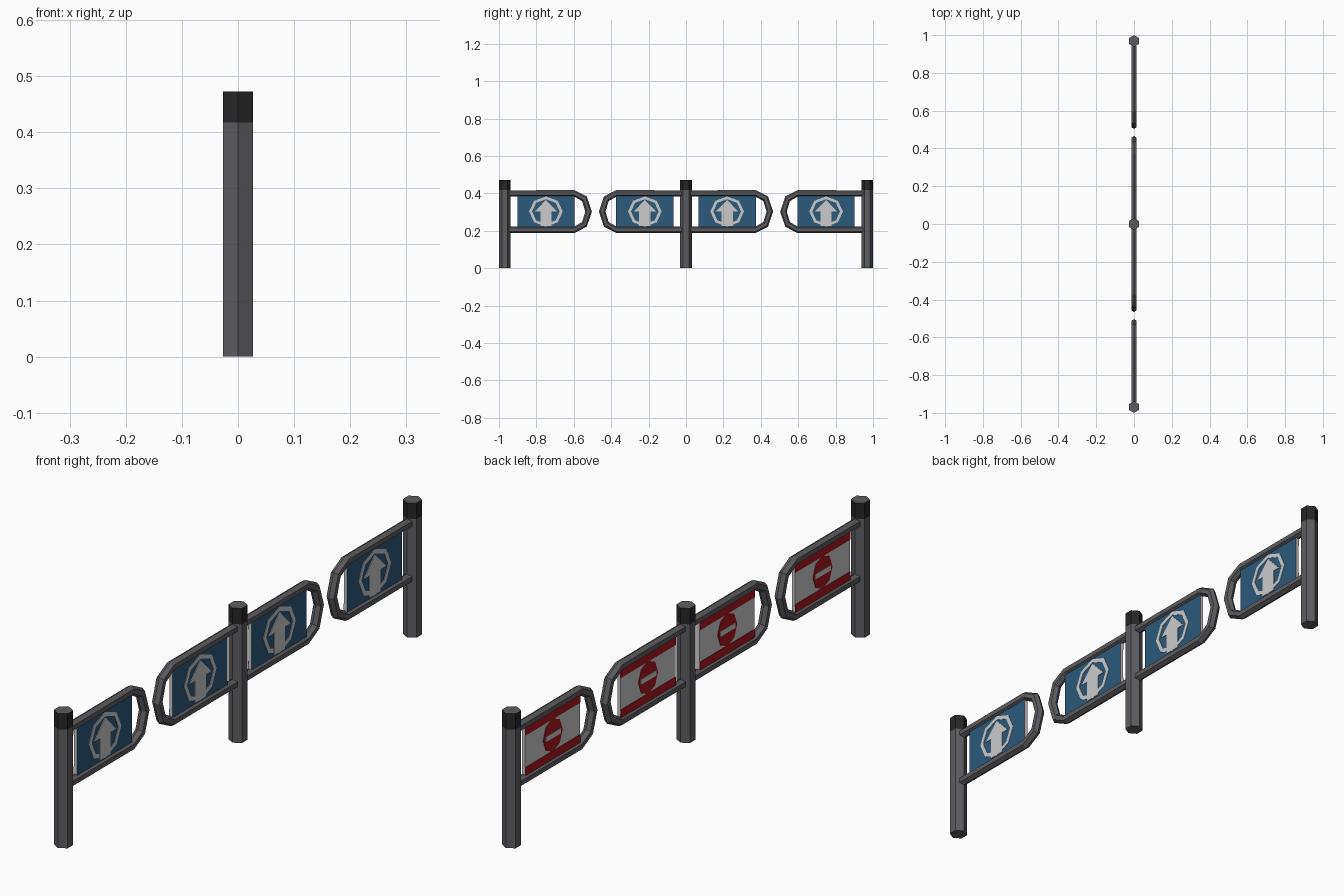
import bpy, bmesh
from math import sin, cos, pi, radians

cube = bpy.data.objects.get("Cube")
if cube:
    bpy.data.objects.remove(cube, do_unlink=True)


def material(name, rgb):
    m = bpy.data.materials.new(name)
    m.use_nodes = True
    m.diffuse_color = (*rgb, 1)
    m.node_tree.nodes["Principled BSDF"].inputs["Base Color"].default_value = (*rgb, 1)
    return m


GREY = material("dark grey metal", (0.11, 0.11, 0.12))
BLACK = material("black cap", (0.02, 0.02, 0.02))
BLUE = material("sign blue", (0.025, 0.10, 0.20))
WHITE = material("sign white", (0.6, 0.6, 0.6))
RED = material("sign red", (0.4, 0.008, 0.014))

POST_R, POST_TOP, CAP_Z = 0.031, 0.473, 0.417
RAIL_LOW, RAIL_HIGH, RAIL_R = 0.206, 0.40, 0.0165
MID_Z = (RAIL_LOW + RAIL_HIGH) / 2
PANEL_IN, PANEL_OUT, PANEL_HALF = 0.067, 0.373, 0.006
SIGN_Y = (PANEL_IN + PANEL_OUT) / 2


def finish(name, bm, mats):
    bmesh.ops.recalc_face_normals(bm, faces=bm.faces)
    mesh = bpy.data.meshes.new(name)
    bm.to_mesh(mesh)
    bm.free()
    for m in mats:
        mesh.materials.append(m)
    obj = bpy.data.objects.new(name, mesh)
    bpy.context.collection.objects.link(obj)
    return obj


def plate(name, polygons, x0, x1, mat):
    """Extrude outlines given in (y, z) from x0 to x1."""
    bm = bmesh.new()
    for poly in polygons:
        bm.faces.new([bm.verts.new((x0, y, z)) for y, z in poly])
    bmesh.ops.remove_doubles(bm, verts=bm.verts, dist=0.0001)
    grown = bmesh.ops.extrude_face_region(bm, geom=bm.faces[:], use_keep_orig=True)
    for v in grown["geom"]:
        if isinstance(v, bmesh.types.BMVert):
            v.co.x = x1
    return finish(name, bm, [mat])


def rect(y0, y1, z0, z1):
    return [(y0, z0), (y1, z0), (y1, z1), (y0, z1)]


def octagon(y, ry, rz):
    return [(y + ry * cos(i * pi / 4), MID_Z + rz * sin(i * pi / 4)) for i in range(8)]


def make_post(name, y):
    # Hexagonal post with a black band around its top
    bm = bmesh.new()
    rings = [[bm.verts.new((POST_R * sin(i * pi / 3), y + POST_R * cos(i * pi / 3), z))
              for i in range(6)] for z in (0, CAP_Z, POST_TOP)]
    bm.faces.new(rings[0])
    bm.faces.new(rings[2])
    for k in range(2):
        for i in range(6):
            j = (i + 1) % 6
            f = bm.faces.new((rings[k][i], rings[k][j], rings[k + 1][j], rings[k + 1][i]))
            f.material_index = k
    finish(name, bm, [GREY, BLACK])


def make_rail(name, y, d):
    # Hexagonal tube swept along a U with a faceted round end
    rz, ry = (RAIL_HIGH - RAIL_LOW) / 2, 0.075
    path = [(0, RAIL_HIGH, 90, 1)]
    for a in (90, 45, 0, -45, -90):
        path.append((PANEL_OUT + ry * cos(radians(a)), MID_Z + rz * sin(radians(a)), a, 1.06))
    path.append((0, RAIL_LOW, -90, 1))
    bm = bmesh.new()
    rings = []
    for py, pz, a, miter in path:
        ring = []
        for i in range(6):
            out = RAIL_R * miter * cos(i * pi / 3)
            ring.append(bm.verts.new((RAIL_R * sin(i * pi / 3),
                                      y + d * (py + out * cos(radians(a))),
                                      pz + out * sin(radians(a)))))
        rings.append(ring)
    for r, s in zip(rings, rings[1:]):
        for i in range(6):
            j = (i + 1) % 6
            bm.faces.new((r[i], r[j], s[j], s[i]))
    bm.faces.new(rings[0])
    bm.faces.new(rings[-1])
    finish(name, bm, [GREY])


def make_sign(prefix, y, d):
    def place(polys):
        return [[(y + d * py, pz) for py, pz in poly] for poly in polys]

    # Panel: blue on the entry side, white elsewhere
    panel = plate(prefix + "_panel", place([rect(PANEL_IN, PANEL_OUT, RAIL_LOW, RAIL_HIGH)]),
                  -PANEL_HALF, PANEL_HALF, WHITE)
    panel.data.materials.append(BLUE)
    for f in panel.data.polygons:
        f.material_index = int(f.normal.x > 0.5)

    # Entry side: ring and up arrow
    front, top = PANEL_HALF - 0.001, PANEL_HALF + 0.0015
    outer, inner = octagon(SIGN_Y, 0.09, 0.081), octagon(SIGN_Y, 0.074, 0.066)
    ring = [[outer[i], outer[(i + 1) % 8], inner[(i + 1) % 8], inner[i]] for i in range(8)]
    plate(prefix + "_arrow_ring", place(ring), front, top, WHITE)
    half = [(0.03, MID_Z - 0.078), (0.03, MID_Z), (0.06, MID_Z)]
    arrow = [(SIGN_Y + a, z) for a, z in half] + [(SIGN_Y, MID_Z + 0.062)]
    arrow += [(SIGN_Y - a, z) for a, z in reversed(half)]
    plate(prefix + "_arrow", place([arrow]), front, top + 0.0005, WHITE)

    # Exit side: red bands and no-entry disc with a white bar
    bands = [rect(PANEL_IN, PANEL_OUT, RAIL_LOW, RAIL_LOW + 0.041),
             rect(PANEL_IN, PANEL_OUT, RAIL_HIGH - 0.041, RAIL_HIGH)]
    plate(prefix + "_red_bands", place(bands), -front, -top, RED)
    plate(prefix + "_no_entry_disc", place([octagon(SIGN_Y, 0.054, 0.058)]), -front, -top, RED)
    bar = rect(SIGN_Y - 0.042, SIGN_Y + 0.042, MID_Z - 0.009, MID_Z + 0.009)
    plate(prefix + "_no_entry_bar", place([bar]), -front, -top - 0.0015, WHITE)


END = 1 - POST_R
for name, y in (("front", -END), ("middle", 0), ("back", END)):
    make_post(name + "_post", y)

# Four gate arms: one on each end post, two on the middle post
for name, y, d in (("front_gate", -END, 1), ("middle_front_gate", 0, -1),
                   ("middle_back_gate", 0, 1), ("back_gate", END, -1)):
    make_rail(name + "_rail", y, d)
    make_sign(name, y, d)
